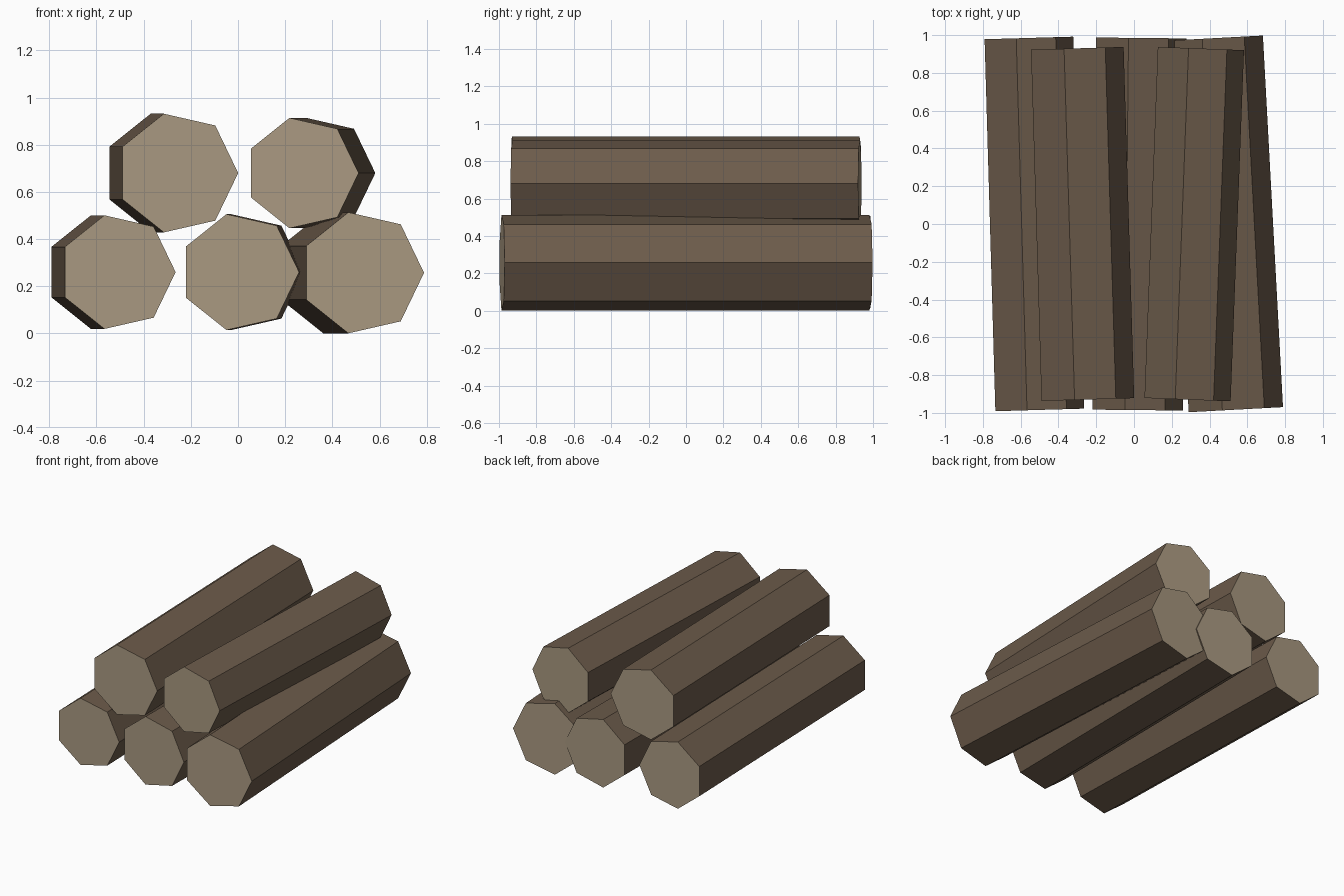
import bpy, bmesh, math
from mathutils import Matrix, Vector

if "Cube" in bpy.data.objects:
    bpy.data.objects.remove(bpy.data.objects["Cube"])


def material(name, color):
    m = bpy.data.materials.new(name)
    m.diffuse_color = (*color, 1)
    m.use_nodes = True
    m.node_tree.nodes["Principled BSDF"].inputs["Base Color"].default_value = m.diffuse_color
    return m


bark = material("bark", (0.15, 0.105, 0.07))
cut_wood = material("cut_wood", (0.40, 0.32, 0.22))


def log(name, x, z, radius, length, turn):
    """Seven-sided log along y with one corner pointing to +x."""
    bm = bmesh.new()
    ring = [bm.verts.new((radius * math.cos(i * math.tau / 7), -length / 2,
                          radius * math.sin(i * math.tau / 7))) for i in range(7)]
    end = bm.faces.new(ring)
    grown = bmesh.ops.extrude_face_region(bm, geom=[end], use_keep_orig=True)["geom"]
    bmesh.ops.translate(bm, vec=Vector((0, length, 0)),
                        verts=[v for v in grown if isinstance(v, bmesh.types.BMVert)])
    bmesh.ops.recalc_face_normals(bm, faces=bm.faces)
    for f in bm.faces:
        f.material_index = 1 if len(f.verts) == 7 else 0
    bm.transform(Matrix.Rotation(turn, 4, 'Z'))
    me = bpy.data.meshes.new(name)
    bm.to_mesh(me)
    bm.free()
    me.materials.append(bark)
    me.materials.append(cut_wood)
    ob = bpy.data.objects.new(name, me)
    ob.location = (x, 0, z)
    bpy.context.collection.objects.link(ob)


# Bottom row of three logs
log("bottom_log_left", -0.54, 0.26, 0.247, 1.97, 0.029)
log("bottom_log_middle", 0.017, 0.26, 0.252, 1.97, -0.01)
log("bottom_log_right", 0.473, 0.257, 0.263, 1.97, 0.054)

# Top row of two shorter logs
log("top_log_left", -0.285, 0.68, 0.258, 1.86, 0.03)
log("top_log_right", 0.307, 0.68, 0.24, 1.86, -0.038)
